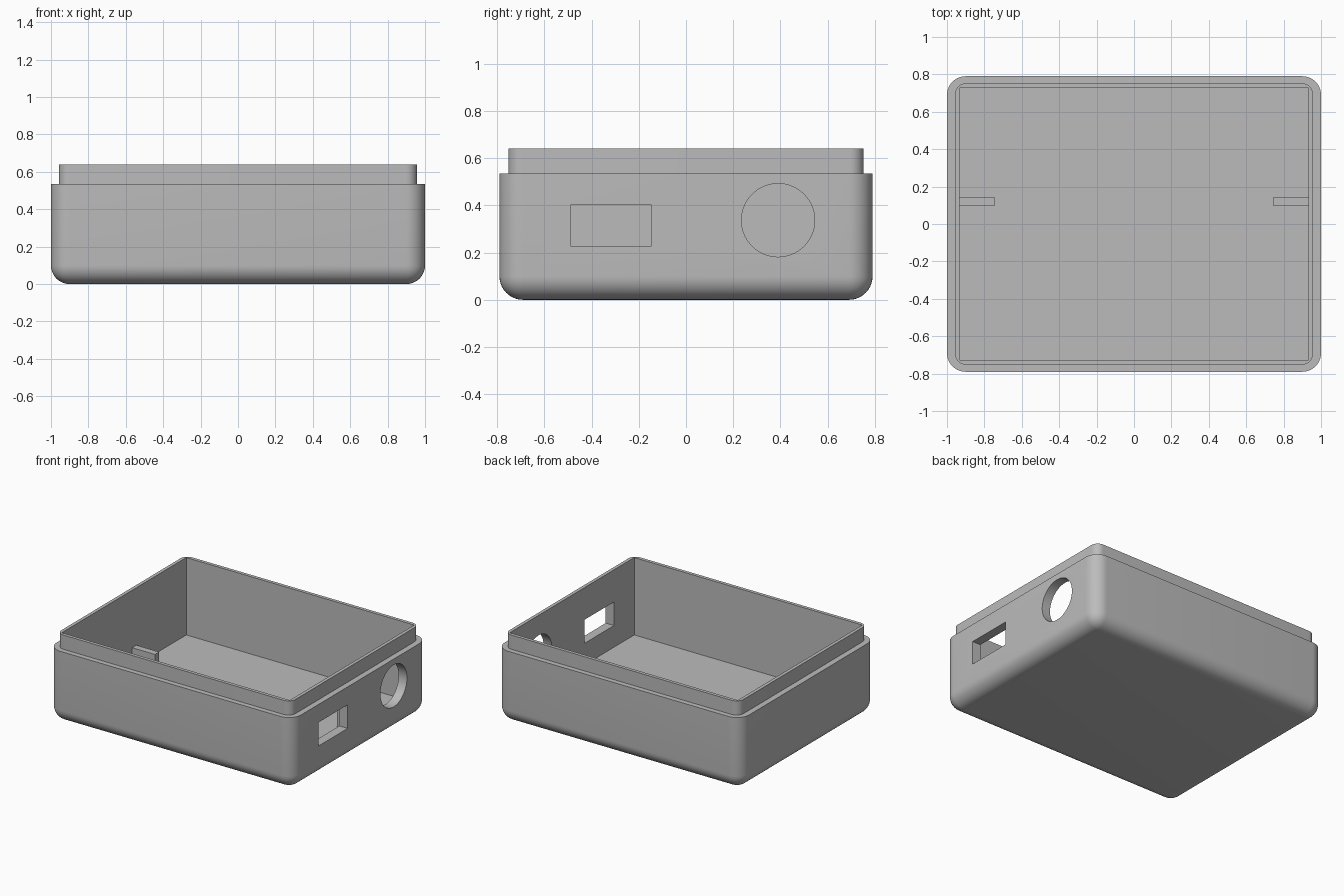
import bpy, bmesh, math
from mathutils import Matrix, Vector

cube = bpy.data.objects.get("Cube")
if cube:
    bpy.data.objects.remove(cube, do_unlink=True)

grey = bpy.data.materials.new("plain grey")
grey.use_nodes = True
COLOUR = (0.5, 0.5, 0.5, 1)
grey.diffuse_color = COLOUR
grey.node_tree.nodes["Principled BSDF"].inputs["Base Color"].default_value = COLOUR


def finish(name, bm):
    mesh = bpy.data.meshes.new(name)
    bm.to_mesh(mesh)
    bm.free()
    mesh.materials.append(grey)
    obj = bpy.data.objects.new(name, mesh)
    bpy.context.collection.objects.link(obj)
    return obj


def box(name, low, high, radius=0, round_bottom=False):
    """Box between two corners, with optional rounded uprights and bottom edges."""
    low, high = Vector(low), Vector(high)
    bm = bmesh.new()
    bmesh.ops.create_cube(bm, size=1, matrix=Matrix.Translation((low + high) / 2)
                          @ Matrix.Diagonal((*(high - low), 1)))
    if radius:
        def rounded(edge):
            a, b = (v.co.z for v in edge.verts)
            return abs(a - b) > 0.01 or (round_bottom and max(a, b) < low.z + 0.01)
        bmesh.ops.bevel(bm, geom=[e for e in bm.edges if rounded(e)], offset=radius,
                        segments=10, profile=0.5, affect='EDGES', clamp_overlap=True)
    return finish(name, bm)


def combine(target, tool, operation):
    """Apply a boolean and remove the helper."""
    mod = target.modifiers.new(tool.name, 'BOOLEAN')
    mod.operation, mod.solver, mod.object = operation, 'EXACT', tool
    bpy.context.view_layer.objects.active = target
    bpy.ops.object.modifier_apply(modifier=mod.name)
    bpy.data.objects.remove(tool, do_unlink=True)


# Outer shell with a stepped lip
shell = box("enclosure_shell", (-1, -0.79, 0), (1, 0.79, 0.535), 0.1, True)
combine(shell, box("lip", (-0.957, -0.752, 0.3), (0.957, 0.752, 0.64), 0.058), 'UNION')

# Hollow interior with square corners
combine(shell, box("cavity", (-0.932, -0.727, 0.068), (0.932, 0.727, 1)), 'DIFFERENCE')

# Rectangular and round openings in the left wall
combine(shell, box("port_cutter", (0.8, -0.49, 0.228), (1.2, -0.147, 0.402)), 'DIFFERENCE')
bm = bmesh.new()
bmesh.ops.create_cone(bm, cap_ends=True, segments=64, radius1=0.155, radius2=0.155, depth=0.4,
                      matrix=Matrix.Translation((1, 0.39, 0.337)) @ Matrix.Rotation(math.pi / 2, 4, 'Y'))
combine(shell, finish("round_cutter", bm), 'DIFFERENCE')

# Short ribs standing on the floor against both end walls
for side, name in ((1, "left_rib"), (-1, "right_rib")):
    xs = sorted((side * 0.745, side * 0.96))
    box(name, (xs[0], 0.095, 0.04), (xs[1], 0.144, 0.215))

# Smooth fillets, crisp edges
bpy.ops.object.select_all(action='DESELECT')
shell.select_set(True)
bpy.context.view_layer.objects.active = shell
bpy.ops.object.shade_smooth_by_angle(angle=math.radians(30))
